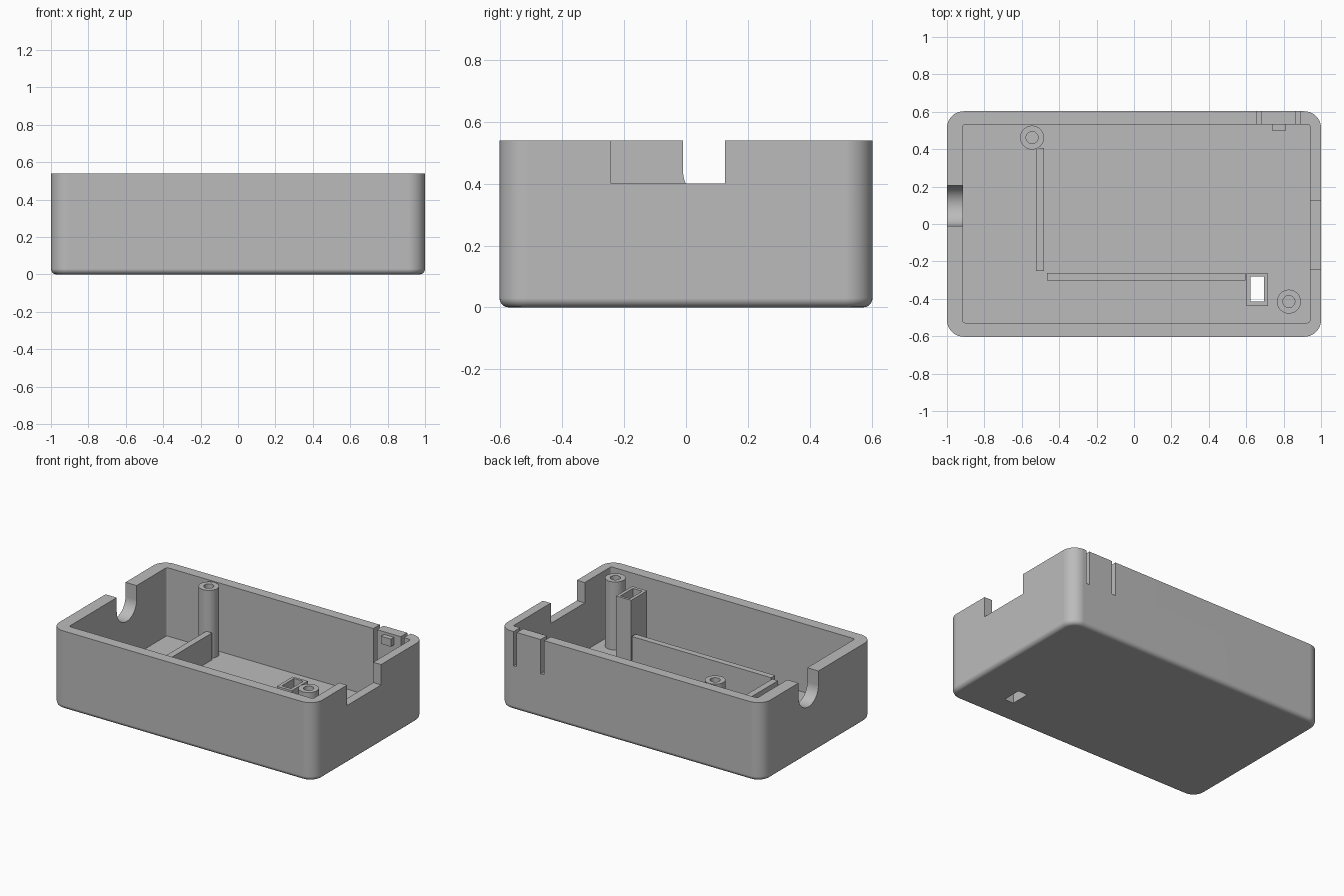
import bpy, bmesh
from math import sin, cos, pi, radians

cube = bpy.data.objects.get("Cube")
if cube:
    bpy.data.objects.remove(cube, do_unlink=True)

grey = bpy.data.materials.new("plain grey plastic")
grey.use_nodes = True
grey.diffuse_color = (0.5, 0.5, 0.5, 1)
grey.node_tree.nodes["Principled BSDF"].inputs["Base Color"].default_value = (0.5, 0.5, 0.5, 1)

TOP, FLOOR = 0.54, 0.07


def finish(bm, name):
    bmesh.ops.recalc_face_normals(bm, faces=bm.faces)
    mesh = bpy.data.meshes.new(name)
    bm.to_mesh(mesh)
    bm.free()
    obj = bpy.data.objects.new(name, mesh)
    bpy.context.collection.objects.link(obj)
    mesh.materials.append(grey)
    return obj


def box(name, x, y, z, corner=0, base=0):
    """Box from ranges, with rounded upright edges and rounded base edge."""
    bm = bmesh.new()
    bmesh.ops.create_cube(bm, size=1)
    for v in bm.verts:
        for i, (lo, hi) in enumerate((x, y, z)):
            v.co[i] = hi if v.co[i] > 0 else lo
    if corner:
        upright = [e for e in bm.edges if abs(e.verts[0].co.z - e.verts[1].co.z) > 0.01]
        bmesh.ops.bevel(bm, geom=upright, offset=corner, segments=10, profile=0.5, affect='EDGES')
    if base:
        low = [e for e in bm.edges if all(v.co.z < z[0] + 1e-5 for v in e.verts)]
        bmesh.ops.bevel(bm, geom=low, offset=base, segments=5, profile=0.5, affect='EDGES')
    return finish(bm, name)


def cylinder(name, x, y, r, z):
    bm = bmesh.new()
    ring = [bm.verts.new((x + r * cos(2 * pi * i / 40), y + r * sin(2 * pi * i / 40), z[0]))
            for i in range(40)]
    face = bm.faces.new(ring)
    new = bmesh.ops.extrude_face_region(bm, geom=[face])["geom"]
    for v in new:
        if isinstance(v, bmesh.types.BMVert):
            v.co.z = z[1]
    return finish(bm, name)


def u_cutter(name, x, y, z, r):
    """U-shaped prism along x, open at the top."""
    bm = bmesh.new()
    pts = [(y + r, 0.7), (y - r, 0.7)]
    pts += [(y - r * cos(pi * i / 20), z - r * sin(pi * i / 20)) for i in range(21)]
    rings = [[bm.verts.new((px, py, pz)) for py, pz in pts] for px in x]
    bm.faces.new(rings[0])
    bm.faces.new(rings[1])
    n = len(pts)
    for i in range(n):
        j = (i + 1) % n
        bm.faces.new((rings[0][i], rings[0][j], rings[1][j], rings[1][i]))
    return finish(bm, name)


def cut(obj, *cutters):
    bpy.context.view_layer.objects.active = obj
    for c in cutters:
        c.hide_render = True
        mod = obj.modifiers.new("Cut", 'BOOLEAN')
        mod.operation, mod.solver, mod.object = 'DIFFERENCE', 'EXACT', c
        bpy.ops.object.modifier_apply(modifier=mod.name)
        bpy.data.objects.remove(c, do_unlink=True)
    return obj


def smooth(obj):
    bpy.ops.object.select_all(action='DESELECT')
    obj.select_set(True)
    bpy.context.view_layer.objects.active = obj
    bpy.ops.object.shade_smooth_by_angle(angle=radians(30))
    mod = obj.modifiers.new("Even shading", 'WEIGHTED_NORMAL')
    mod.keep_sharp = True


# Open case: rounded tray with cable notches, clip slots and a floor opening
HOLE_X, HOLE_Y = (0.624, 0.694), (-0.415, -0.282)
case = box("case_shell", (-1, 1), (-0.603, 0.603), (0, TOP), 0.09, 0.03)
cut(case,
    box("cavity", (-0.915, 0.94), (-0.528, 0.533), (FLOOR, 0.8), 0.012),
    box("wide_notch", (0.9, 1.1), (-0.243, 0.126), (0.4, 0.8)),
    u_cutter("round_notch", (-1.1, -0.85), 0.098, 0.443, 0.108),
    box("slot_a", (0.656, 0.683), (0.5, 0.7), (0.305, 0.8)),
    box("slot_b", (0.865, 0.888), (0.5, 0.7), (0.305, 0.8)),
    box("floor_opening", HOLE_X, HOLE_Y, (-0.1, 0.2)))
smooth(case)

# Screw posts
for name, x, y in (("back_screw_post", -0.545, 0.462), ("front_screw_post", 0.828, -0.415)):
    post = cylinder(name, x, y, 0.064, (FLOOR - 0.02, TOP - 0.002))
    smooth(cut(post, cylinder("bore", x, y, 0.032, (0.12, 0.8))))

# Square shaft above the floor opening
shaft = box("switch_shaft", (0.602, 0.716), (-0.438, -0.265), (FLOOR - 0.02, 0.5))
cut(shaft, box("shaft_bore", HOLE_X, HOLE_Y, (-0.1, 0.8)))

# Inner ribs and the clip nub on the back wall
box("side_rib", (-0.525, -0.481), (-0.25, 0.405), (FLOOR - 0.02, 0.255))
box("long_rib", (-0.465, 0.595), (-0.303, -0.261), (FLOOR - 0.02, 0.255))
box("clip_nub", (0.737, 0.813), (0.499, 0.55), (0.47, 0.522))
